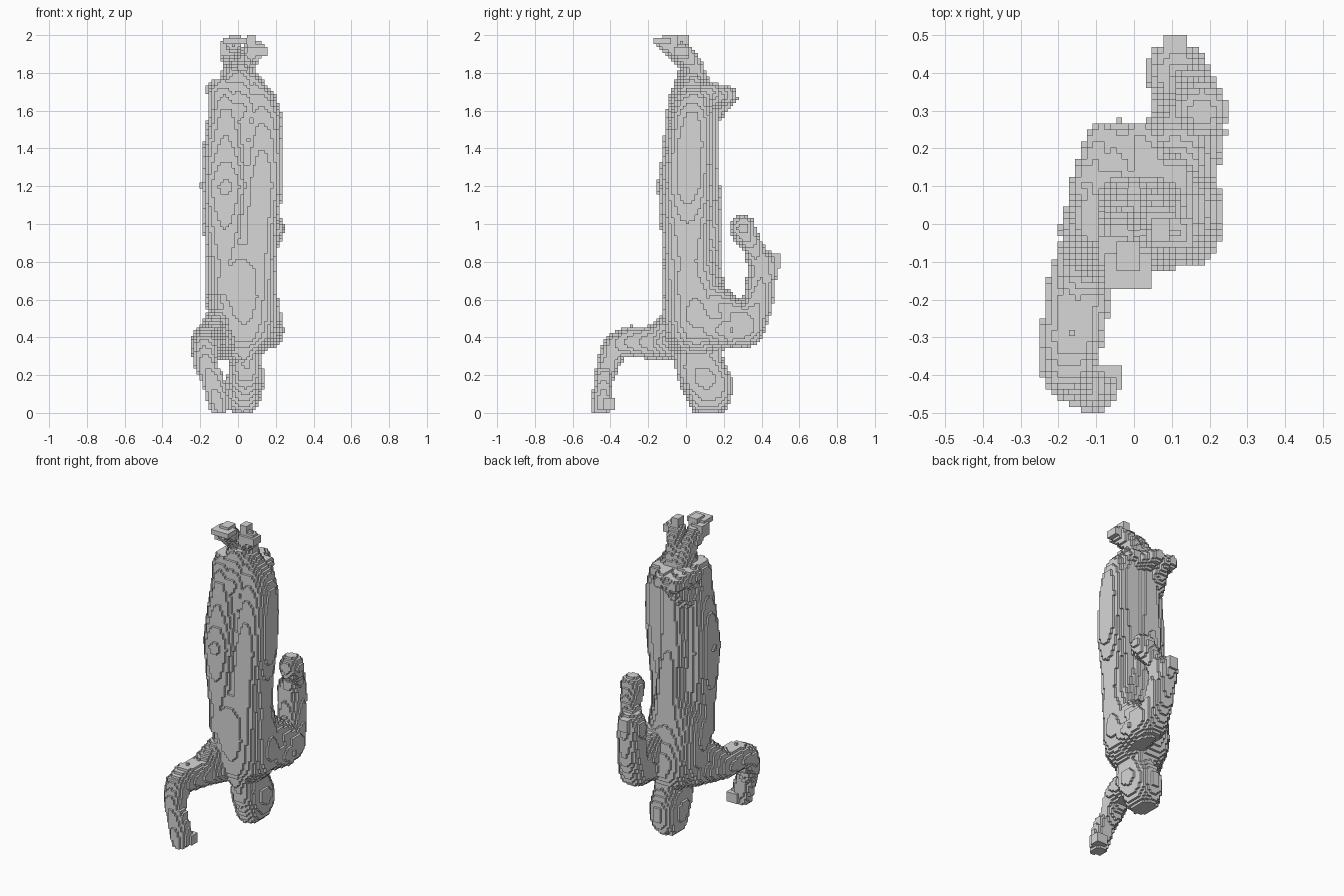
import bpy, bmesh, math
from mathutils import Vector

cube = bpy.data.objects.get("Cube")
if cube:
    bpy.data.objects.remove(cube, do_unlink=True)

V = 1 / 64  # block size

stone = bpy.data.materials.new("plain grey")
stone.use_nodes = True
GREY = (0.68, 0.68, 0.68, 1)
stone.diffuse_color = GREY
stone.node_tree.nodes["Principled BSDF"].inputs["Base Color"].default_value = GREY


def cells(lo, hi, inside):
    """Blocks in a box whose centre passes the test."""
    rng = [range(math.floor(a / V), math.ceil(b / V)) for a, b in zip(lo, hi)]
    return {(i, j, k) for i in rng[0] for j in rng[1] for k in rng[2]
            if 0 <= k < 128 and inside((i + .5) * V, (j + .5) * V, (k + .5) * V)}


def loft(stations, power=2.2):
    """Stack of ellipses: (z, centre x, centre y, radius x, radius y)."""
    def inside(x, y, z):
        for a, b in zip(stations, stations[1:]):
            if a[0] <= z <= b[0]:
                t = (z - a[0]) / (b[0] - a[0])
                cx, cy, rx, ry = [p + (q - p) * t for p, q in zip(a[1:], b[1:])]
                return abs((x - cx) / rx) ** power + abs((y - cy) / ry) ** power <= 1
        return False
    return cells((-.3, -.3, stations[0][0]), (.3, .35, stations[-1][0]), inside)


def limb(points):
    """Chain of tapered round segments: (x, y, z, radius)."""
    out = set()
    for a, b in zip(points, points[1:]):
        pa, pb = Vector(a[:3]), Vector(b[:3])
        d = pb - pa

        def inside(x, y, z):
            p = Vector((x, y, z))
            t = max(0, min(1, (p - pa).dot(d) / d.length_squared))
            return (p - pa - d * t).length <= a[3] + (b[3] - a[3]) * t
        r = max(a[3], b[3])
        out |= cells([min(u, v) - r for u, v in zip(pa, pb)],
                     [max(u, v) + r for u, v in zip(pa, pb)], inside)
    return out


def block(lo, hi):
    return cells(lo, hi, lambda x, y, z: all(a <= c <= b for a, c, b in zip(lo, (x, y, z), hi)))


parts = {}

# Head, hanging down
parts["head"] = loft([(0, .02, .12, .055, .075), (.03, .03, .12, .078, .10),
                      (.1, .036, .118, .094, .127), (.18, .04, .10, .098, .145),
                      (.25, .042, .078, .09, .135), (.29, .045, .07, .08, .125),
                      (.36, .04, .065, .08, .125)], 2.4)

# Torso, shoulders to hips, then a slimmer core between the legs
parts["torso"] = loft([(.28, .03, .05, .07, .12), (.33, .02, .06, .13, .14),
                       (.39, .03, .06, .17, .17), (.5, .03, .06, .19, .18),
                       (.62, .02, .04, .19, .17), (.75, .015, .03, .18, .16),
                       (.9, .02, .045, .12, .145), (1.05, .015, .05, .105, .14),
                       (1.2, .0, .05, .11, .13), (1.45, .005, .045, .11, .125),
                       (1.62, .01, .04, .12, .13), (1.72, .0, .035, .11, .10),
                       (1.77, .0, .035, .09, .085), (1.82, .005, .03, .06, .065)])

# Thighs and shins side by side
parts["left_leg"] = loft([(.62, .08, .02, .13, .13), (.8, .09, .01, .11, .125),
                          (1.0, .105, .008, .105, .125),
                          (1.2, .122, .01, .118, .125), (1.42, .13, .02, .112, .12),
                          (1.58, .13, .03, .10, .11), (1.67, .115, .035, .09, .095),
                          (1.74, .08, .035, .07, .075), (1.79, .055, .035, .05, .06)])
parts["right_leg"] = loft([(.62, -.06, -.01, .11, .115), (.8, -.07, -.01, .098, .11),
                           (1.0, -.068, -.01, .118, .125),
                           (1.2, -.066, -.018, .13, .135), (1.4, -.065, -.005, .12, .118),
                           (1.6, -.06, .005, .095, .11), (1.7, -.075, .01, .085, .092),
                           (1.77, -.075, .015, .065, .065)])

# Hem flaring out behind the shins
parts["back_flare"] = (limb([(-.06, .09, 1.67, .09), (-.05, .21, 1.68, .045), (-.04, .24, 1.665, .035)])
                       | limb([(-.05, .09, 1.56, .085), (-.045, .2, 1.645, .045)])
                       | limb([(-.12, .10, 1.71, .05), (-.085, .23, 1.68, .042)])
                       | limb([(.06, .08, 1.66, .09), (.02, .225, 1.685, .045)])
                       | limb([(.12, .07, 1.66, .07), (.11, .135, 1.695, .042)]))

# Ankles and feet, pointing up and forward
parts["right_foot"] = (limb([(-.03, .06, 1.74, .065), (-.035, .025, 1.84, .048),
                             (-.04, -.03, 1.9, .054), (-.025, -.11, 1.955, .042)])
                       | block((-.094, -.11, 1.89), (-.03, -.03, 1.97))
                       | block((-.08, -.165, 1.95), (.04, -.08, 1.985))
                       | block((-.047, -.125, 1.94), (.016, -.047, 2.0)))
parts["left_foot"] = (limb([(.04, .06, 1.74, .065), (.05, .04, 1.84, .048),
                            (.07, -.01, 1.9, .056), (.11, -.02, 1.92, .042)])
                      | block((.08, -.063, 1.89), (.16, .016, 1.94))
                      | block((.04, -.047, 1.9), (.1, .016, 2.0)))

# Right arm reaches forward, then down
parts["right_arm"] = (limb([(-.06, .02, .39, .105), (-.14, -.15, .373, .088), (-.165, -.3, .378, .083),
                            (-.175, -.365, .355, .075), (-.175, -.405, .28, .064),
                            (-.14, -.44, .16, .048)])
                      | limb([(-.09, -.03, .5, .08), (-.14, -.14, .39, .085)]))
parts["right_hand"] = (limb([(-.14, -.44, .16, .048), (-.115, -.445, .08, .054), (-.1, -.45, .03, .05)])
                       | limb([(-.12, -.435, .2, .042), (-.085, -.44, .06, .046)])
                       | block((-.11, -.44, .02), (-.03, -.38, .08)))

# Left arm reaches back, then up, with the hand turned outward
parts["left_arm"] = (limb([(.09, .09, .46, .12), (.145, .24, .435, .098), (.14, .32, .445, .097),
                           (.13, .375, .56, .083), (.12, .395, .68, .078), (.11, .405, .78, .08)])
                     | limb([(.09, .1, .62, .10), (.145, .3, .48, .095)]))
parts["left_cuff"] = block((.078, .39, .76), (.14, .5, .844)) | limb([(.11, .40, .76, .08), (.12, .395, .8, .075)])
parts["left_hand"] = limb([(.125, .385, .8, .065), (.155, .355, .88, .054),
                           (.175, .31, .95, .065), (.18, .3, .98, .068)])

# Skin each set of blocks, dropping walls hidden inside the figure
solid = set().union(*parts.values())
SIDES = [((1, 0, 0), ((1, 0, 0), (1, 1, 0), (1, 1, 1), (1, 0, 1))),
         ((-1, 0, 0), ((0, 0, 0), (0, 0, 1), (0, 1, 1), (0, 1, 0))),
         ((0, 1, 0), ((0, 1, 0), (0, 1, 1), (1, 1, 1), (1, 1, 0))),
         ((0, -1, 0), ((0, 0, 0), (1, 0, 0), (1, 0, 1), (0, 0, 1))),
         ((0, 0, 1), ((0, 0, 1), (1, 0, 1), (1, 1, 1), (0, 1, 1))),
         ((0, 0, -1), ((0, 0, 0), (0, 1, 0), (1, 1, 0), (1, 0, 0)))]
used = set()
for name, blocks in parts.items():
    bm = bmesh.new()
    corner = {}
    for c in sorted(blocks - used):
        for n, quad in SIDES:
            if tuple(a + b for a, b in zip(c, n)) in solid:
                continue
            face = []
            for q in quad:
                key = tuple(a + b for a, b in zip(c, q))
                if key not in corner:
                    corner[key] = bm.verts.new([a * V for a in key])
                face.append(corner[key])
            bm.faces.new(face)
    used |= blocks
    # Merge neighbouring squares into flat steps
    bmesh.ops.dissolve_limit(bm, angle_limit=.01, verts=bm.verts[:], edges=bm.edges[:])
    mesh = bpy.data.meshes.new(name)
    bm.to_mesh(mesh)
    bm.free()
    mesh.materials.append(stone)
    bpy.context.collection.objects.link(bpy.data.objects.new(name, mesh))
